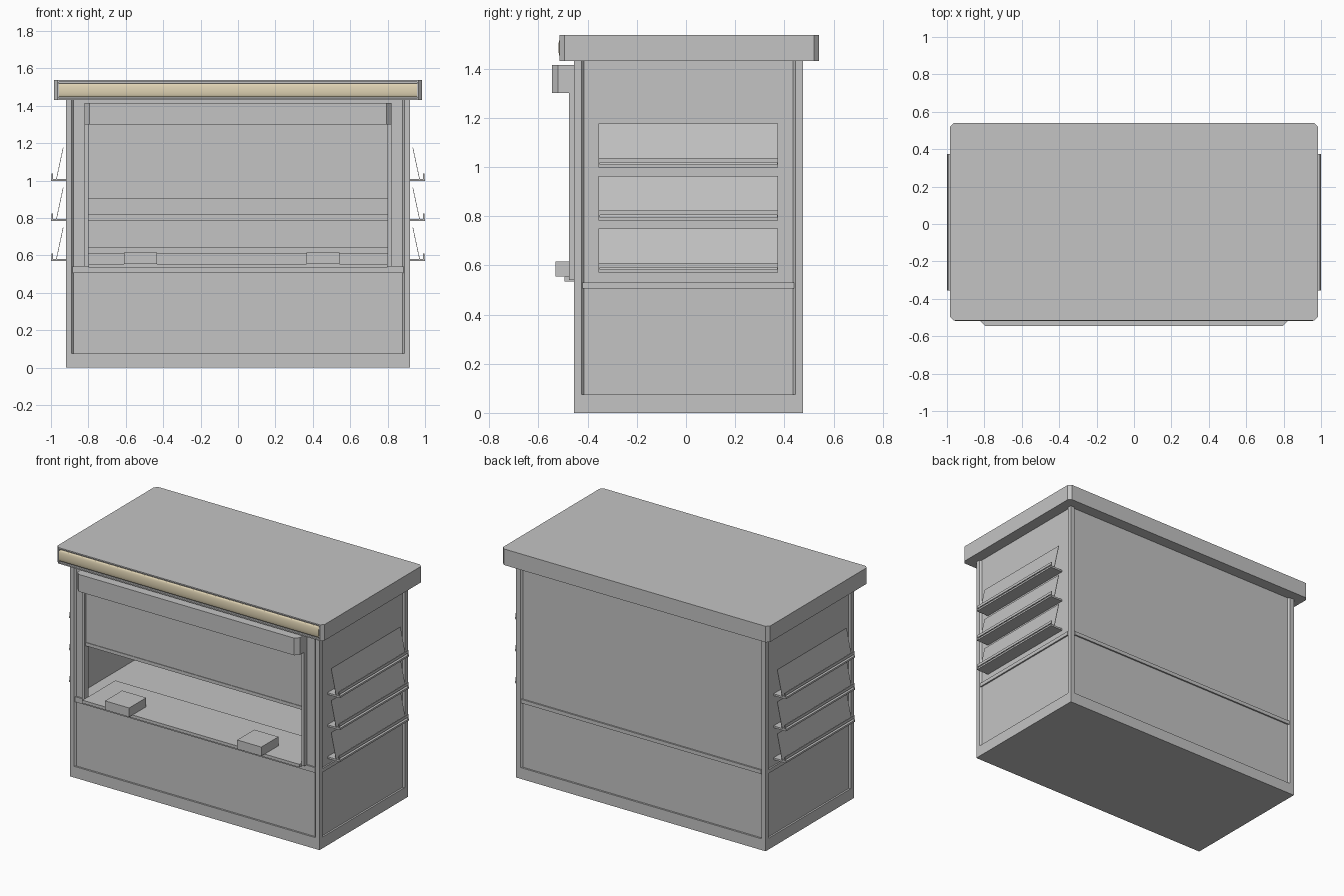
import bpy
import bmesh
import math

if "Cube" in bpy.data.objects:
    bpy.data.objects.remove(bpy.data.objects["Cube"], do_unlink=True)


def material(name, rgb):
    mat = bpy.data.materials.new(name)
    mat.use_nodes = True
    mat.diffuse_color = (*rgb, 1)
    mat.node_tree.nodes["Principled BSDF"].inputs["Base Color"].default_value = (*rgb, 1)
    return mat


GREY = material("grey panel", (0.55, 0.55, 0.55))
CREAM = material("cream sign", (0.75, 0.66, 0.46))


def finish(name, bm, mat=GREY):
    bmesh.ops.recalc_face_normals(bm, faces=bm.faces)
    mesh = bpy.data.meshes.new(name)
    bm.to_mesh(mesh)
    bm.free()
    mesh.materials.append(mat)
    obj = bpy.data.objects.new(name, mesh)
    bpy.context.collection.objects.link(obj)
    return obj


def prism(name, points, axis, start, end, mat=GREY):
    """Extrude a closed outline along the x or z axis."""
    bm = bmesh.new()
    place = {"x": lambda a, b, t: (t, a, b), "z": lambda a, b, t: (a, b, t)}[axis]
    face = bm.faces.new([bm.verts.new(place(a, b, start)) for a, b in points])
    new = bmesh.ops.extrude_face_region(bm, geom=[face])["geom"]
    step = place(0, 0, end - start)
    bmesh.ops.translate(bm, vec=step, verts=[v for v in new if isinstance(v, bmesh.types.BMVert)])
    return finish(name, bm, mat)


def box(name, x, y, z, mat=GREY):
    corners = [(x[0], y[0]), (x[1], y[0]), (x[1], y[1]), (x[0], y[1])]
    return prism(name, corners, "z", z[0], z[1], mat)


def sides(name, x, y, z):
    """Mirrored pair of boxes, one on each side."""
    box("left_" + name, x, y, z)
    box("right_" + name, (-x[1], -x[0]), y, z)


# Main dimensions
W, FRONT, BACK = 0.92, -0.455, 0.475
BASE, DECK, TOP = 0.075, 0.535, 1.43
REC = 0.012
PX, PF, PB = W - REC, FRONT + REC, BACK - REC
WALL = 0.012

# Base plinth and inner floor
box("base", (-W, W), (FRONT, BACK), (0, BASE))
box("inner_floor", (-PX, PX), (PF, PB), (DECK - 0.02, DECK))

# Thin wall panels
sides("side_panel", (PX - WALL, PX), (PF, PB), (BASE, TOP))
box("back_panel", (-PX, PX), (PB - WALL, PB), (BASE, TOP))
box("front_lower_panel", (-PX, PX), (PF, PF + WALL), (BASE, DECK))
sides("front_jamb", (0.81, PX), (PF, PF + WALL), (DECK, TOP))
box("front_header", (-0.81, 0.81), (PF, PF + WALL), (1.41, TOP))

# Corner posts with slanted inner edges
for side, sx in (("left", 1), ("right", -1)):
    for end, y, d in (("front", FRONT, 1), ("back", BACK, -1)):
        outline = [(W, 0), (W - 0.03, 0), (W - 0.04, REC), (PX, 0.04), (W, 0.03)]
        prism(f"{side}_{end}_post", [(sx * px, y + d * py) for px, py in outline], "z", BASE, TOP)

# Middle rails all round
RAIL = (0.505, 0.53)
sides("middle_rail", (PX, W - 0.002), (FRONT + 0.035, BACK - 0.035), RAIL)
box("back_middle_rail", (-W + 0.035, W - 0.035), (PB, BACK - 0.002), RAIL)
box("front_middle_rail", (-W + 0.035, W - 0.035), (FRONT + 0.002, PF), (0.505, 0.54))

# Roof slab with chamfered corners and a recessed front
RX, RF, RB, C = 0.985, -0.515, 0.54, 0.02
roof = prism("roof", [(-RX + C, RF), (RX - C, RF), (RX, RF + C), (RX, RB - C),
                      (RX - C, RB), (C - RX, RB), (-RX, RB - C), (-RX, RF + C)], "z", TOP, 1.537)
bm = bmesh.new()
bm.from_mesh(roof.data)
bm.faces.ensure_lookup_table()
front_face = min(bm.faces, key=lambda f: f.calc_center_median().y)
bmesh.ops.inset_region(bm, faces=[front_face], thickness=0.012, depth=0)
bmesh.ops.inset_region(bm, faces=[front_face], thickness=0.001, depth=-0.012)
bm.to_mesh(roof.data)
bm.free()

# Gently bulging sign
arc = []
for i in range(13):
    a = math.pi * (i / 12 - 0.5)
    arc.append((RF + 0.004 - 0.008 * math.cos(a), 1.484 + 0.036 * math.sin(a)))
sign = prism("sign", arc + [(RF + 0.014, 1.52), (RF + 0.014, 1.448)], "x", -0.958, 0.958, CREAM)
bpy.context.view_layer.objects.active = sign
sign.select_set(True)
bpy.ops.object.shade_smooth_by_angle(angle=math.radians(50))
sign.select_set(False)

# Roller shutter: housing, guides, curtain and bottom bar
prism("shutter_housing", [(-0.82, PF), (-0.82, -0.52), (-0.795, -0.545), (0.795, -0.545),
                          (0.82, -0.52), (0.82, PF)], "z", 1.30, 1.415)
sides("shutter_guide", (0.80, 0.82), (-0.475, PF + WALL), (0.54, 1.30))
box("shutter_curtain", (-0.805, 0.805), (-0.458, -0.45), (0.92, 1.31))
box("shutter_bottom_bar", (-0.805, 0.805), (-0.462, -0.446), (0.905, 0.927))

# Serving counter with two trays
box("counter", (-0.80, 0.80), (-0.495, -0.15), (DECK, 0.555))
for name, x in (("right_tray", -0.61), ("left_tray", 0.365)):
    box(name, (x, x + 0.178), (-0.53, -0.35), (0.555, 0.615))

# Shelves along the inner back wall
for i, z in enumerate((0.61, 0.785)):
    box(f"inner_shelf_{i + 1}", (-PX + WALL, PX - WALL), (0.25, PB - WALL), (z, z + 0.012))
    box(f"inner_shelf_lip_{i + 1}", (-PX + WALL, PX - WALL), (0.25, 0.258), (z + 0.012, z + 0.033))

# Outer display shelves: tray, front rail with end pegs, leaning back sheet
Y0, Y1 = -0.355, 0.375
for i, z in enumerate((0.57, 0.783, 0.997)):
    n = i + 1
    sides(f"display_shelf_{n}", (PX, 1.0), (Y0, Y1), (z, z + 0.012))
    sides(f"display_rail_{n}", (0.99, 0.996), (Y0, Y1), (z + 0.022, z + 0.04))
    for end, y in (("front", Y0), ("back", Y1 - 0.006)):
        sides(f"display_{end}_peg_{n}", (0.99, 0.996), (y, y + 0.006), (z + 0.012, z + 0.022))
    for side, s in (("left", 1), ("right", -1)):
        bm = bmesh.new()
        lean = [(0.972, z + 0.012), (0.936, z + 0.18), (0.933, z + 0.18), (0.969, z + 0.012)]
        rings = [[bm.verts.new((s * x, y, h)) for x, h in lean] for y in (Y0, Y1)]
        for ring in rings:
            bm.faces.new(ring)
        for k in range(4):
            j = (k + 1) % 4
            bm.faces.new((rings[0][k], rings[0][j], rings[1][j], rings[1][k]))
        finish(f"{side}_display_sheet_{n}", bm)
